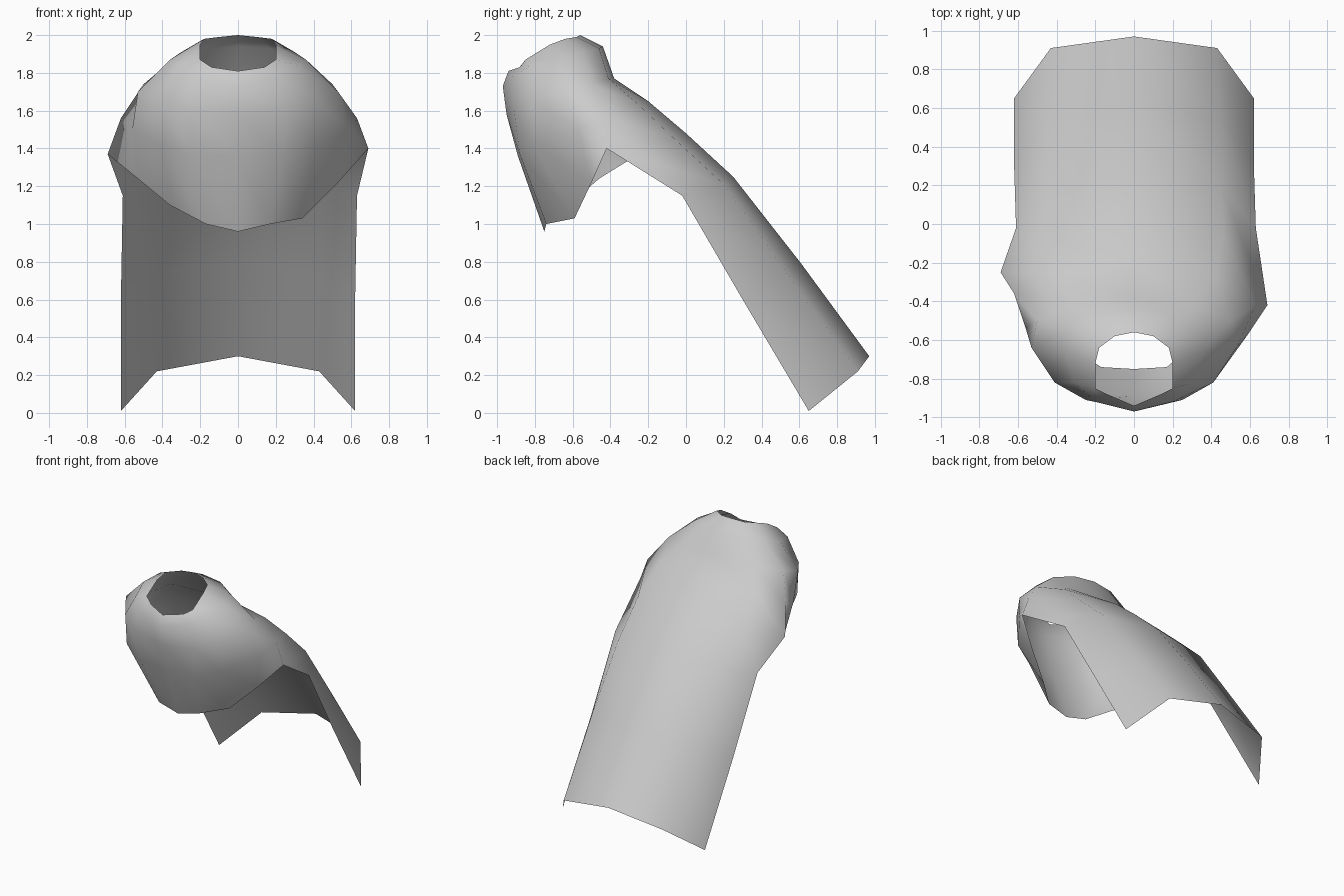
import bpy, bmesh

# Half profiles run from front centre, around the side, to back centre
neck = [(0, -.94, 1.81), (.14, -.88, 1.83), (.20, -.85, 1.87), (.20, -.72, 1.95),
        (.18, -.64, 1.98), (.10, -.58, 1.99), (0, -.56, 2.0)]
collar = [(0, -.97, 1.73), (.20, -.92, 1.78), (.31, -.82, 1.84), (.36, -.66, 1.87),
          (.30, -.54, 1.91), (.17, -.46, 1.93), (0, -.44, 1.94)]
shoulder = [(0, -.95, 1.58), (.25, -.91, 1.60), (.41, -.82, 1.66), (.53, -.64, 1.70),
            (.50, -.50, 1.74), (.30, -.41, 1.77), (0, -.38, 1.77)]
chest = [(0, -.89, 1.36), (.24, -.88, 1.37), (.41, -.80, 1.42), (.59, -.57, 1.50),
         (.63, -.42, 1.56), (.42, -.26, 1.64), (0, -.20, 1.65)]
front_hem = [(0, -.75, .96), (.17, -.74, 1.0), (.34, -.59, 1.03), (.53, -.50, 1.22),
             (.69, -.42, 1.40)]

# Trailing cape rows run from side edge to back centre
cape_rows = [
    [(.69, -.42, 1.40), (.46, -.06, 1.45), (0, 0, 1.48)],
    [(.63, -.02, 1.15), (.45, .20, 1.21), (0, .25, 1.25)],
    [(.62, .30, .60), (.45, .54, .73), (0, .61, .79)],
    [(.62, .65, .01), (.43, .91, .22), (0, .97, .30)],
]

# The left side sags and swings back a little
left_shift = {(.69, -.42, 1.40): (.69, -.25, 1.37),
              (.34, -.59, 1.03): (.36, -.62, 1.10),
              (.53, -.50, 1.22): (.53, -.46, 1.24),
              (.63, -.42, 1.56): (.62, -.36, 1.56),
              (.59, -.57, 1.50): (.56, -.54, 1.50),
              (.63, -.02, 1.15): (.61, -.02, 1.15)}


def loft(bm, rows):
    """Join successive rows by quads, on both sides."""
    for side in (1, -1):
        grid = []
        for row in rows:
            pts = row if side > 0 else [left_shift.get(p, p) for p in row]
            grid.append([bm.verts.new((side * x, y, z)) for x, y, z in pts])
        for a, b in zip(grid, grid[1:]):
            for i in range(len(a) - 1):
                quad = [a[i], b[i], b[i + 1], a[i + 1]]
                bm.faces.new(quad if side > 0 else quad[::-1])


def build(name, patches):
    bm = bmesh.new()
    for rows in patches:
        loft(bm, rows)
    bmesh.ops.remove_doubles(bm, verts=bm.verts, dist=.002)
    mesh = bpy.data.meshes.new(name)
    bm.to_mesh(mesh)
    bm.free()
    for poly in mesh.polygons:
        poly.use_smooth = True
    bpy.context.collection.objects.link(bpy.data.objects.new(name, mesh))


# One garment: shoulder ring, front drape and trailing back
build("draped_cape", [[neck, collar, shoulder, chest],
                      [chest[:5], front_hem],
                      [chest[4:]] + cape_rows])
